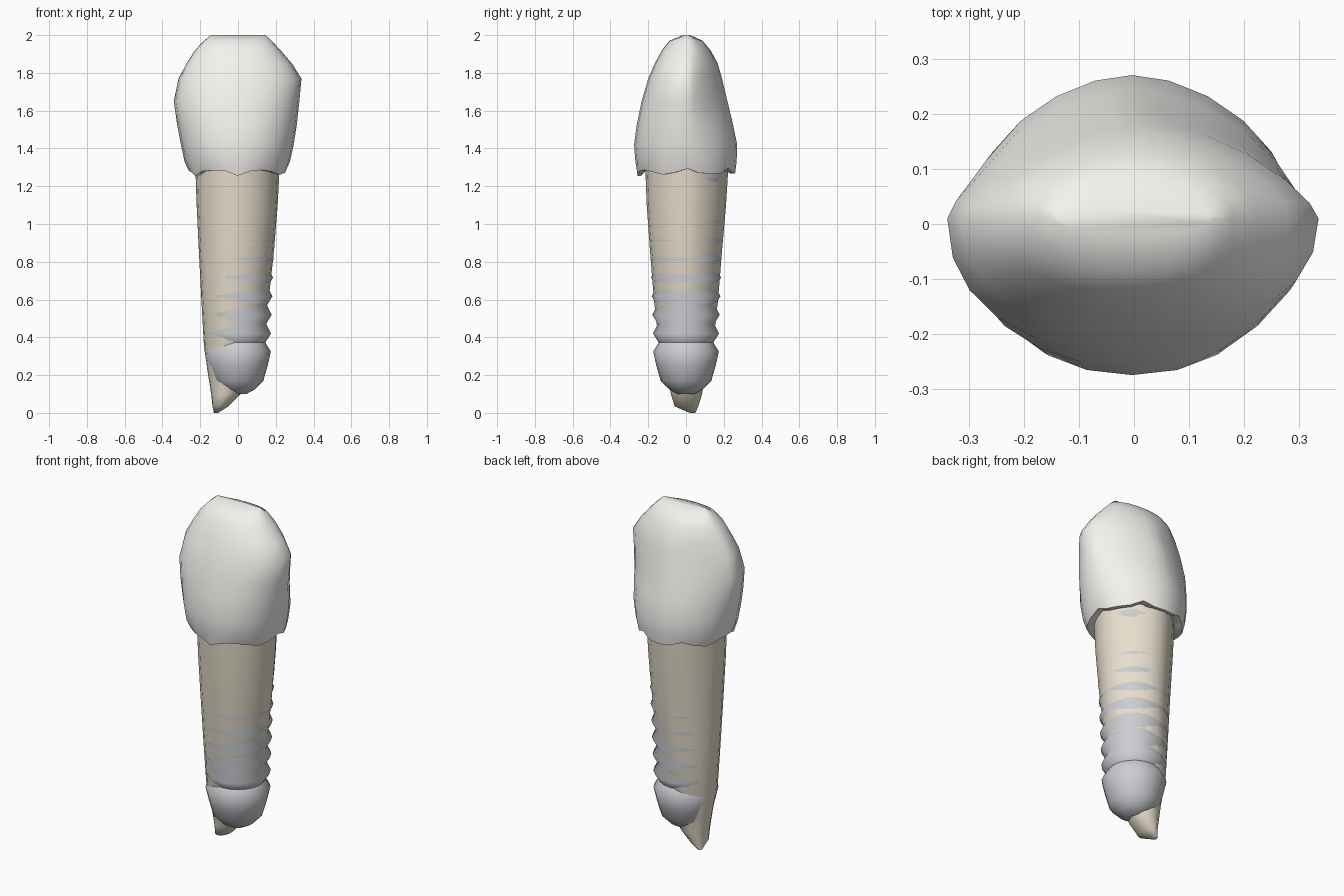
import bpy, bmesh
from math import sin, cos, pi, radians


def se_ring(z, xl, xr, yf, yb, nf, nb, seg, zmod=None):
    """Closed superellipse section with separate left/right/front/back reach."""
    cx, rx = (xl + xr) / 2, (xr - xl) / 2
    cy = (yf + yb) / 2
    pts = []
    for i in range(seg):
        a = 2 * pi * i / seg
        c, s = cos(a), sin(a)
        n = nb if s >= 0 else nf
        x = cx + rx * abs(c) ** (2 / n) * (1 if c >= 0 else -1)
        base = min(max(0.01, yf), yb) if yf < 0.01 < yb else cy
        reach = (yb - base) if s >= 0 else (yf - base)
        y = base + reach * abs(s) ** (2 / n)
        pts.append((x, y, z + (zmod(a) if zmod else 0)))
    return pts


def loft(name, rings, color, angle):
    bm = bmesh.new()
    loops = [[bm.verts.new(p) for p in r] for r in rings]
    for lo, hi in zip(loops, loops[1:]):
        for i in range(len(lo)):
            j = (i + 1) % len(lo)
            bm.faces.new((lo[i], lo[j], hi[j], hi[i]))
    bm.faces.new(loops[0][::-1])
    bm.faces.new(loops[-1])
    bmesh.ops.recalc_face_normals(bm, faces=bm.faces)
    me = bpy.data.meshes.new(name)
    bm.to_mesh(me)
    bm.free()
    ob = bpy.data.objects.new(name, me)
    bpy.context.collection.objects.link(ob)
    mat = bpy.data.materials.new(name + "_mat")
    mat.diffuse_color = color
    me.materials.append(mat)
    bpy.ops.object.select_all(action='DESELECT')
    ob.select_set(True)
    bpy.context.view_layer.objects.active = ob
    bpy.ops.object.shade_smooth_by_angle(angle=radians(angle))
    return ob


# Crown: wavy gum line, bulging body, narrow biting edge
def gum_line(a):
    return 0.014 * cos(6 * a) + 0.007 * cos(11 * a + 1)


crown_sections = [
    (1.33, -0.283, 0.275, -0.268, 0.268, 2.1, 1.9),
    (1.42, -0.302, 0.295, -0.275, 0.271, 2.1, 1.8),
    (1.53, -0.323, 0.312, -0.260, 0.256, 2.15, 1.6),
    (1.65, -0.340, 0.325, -0.235, 0.233, 2.2, 1.4),
    (1.77, -0.315, 0.336, -0.200, 0.200, 2.2, 1.4),
    (1.85, -0.272, 0.285, -0.165, 0.168, 2.2, 1.6),
    (1.92, -0.228, 0.225, -0.128, 0.130, 2.3, 1.9),
    (1.97, -0.180, 0.178, -0.088, 0.088, 2.4, 2.2),
    (2.00, -0.145, 0.145, -0.016, 0.022, 2.5, 2.5),
]
N = 24
crown_rings = [
    se_ring(1.30, -0.200, 0.200, -0.20, 0.20, 2, 1.8, N),
    se_ring(1.275, -0.235, 0.232, -0.238, 0.242, 2, 1.9, N, gum_line),
    se_ring(1.275, -0.262, 0.258, -0.256, 0.260, 2, 1.9, N, gum_line),
] + [se_ring(*s, N) for s in crown_sections]
# Shallow hollow on the back of the crown
for k, depth in ((5, 0.008), (6, 0.014), (7, 0.010)):
    crown_rings[k] = [(x, y - depth * max(0, 1 - abs(x) / 0.2) if y > 0.1 else y, z)
                      for x, y, z in crown_rings[k]]
loft("crown", crown_rings, (0.90, 0.89, 0.86, 1), 50)

# Root: tapered, tip leaning to the left
root_sections = [
    (0.00, -0.128, -0.105, 0.020, 0.050, 2, 2),
    (0.035, -0.135, -0.050, -0.060, 0.065, 2, 2),
    (0.10, -0.142, 0.015, -0.080, 0.085, 2, 2),
    (0.20, -0.158, 0.060, -0.098, 0.100, 2, 1.9),
    (0.35, -0.180, 0.105, -0.142, 0.142, 2, 1.8),
    (0.60, -0.194, 0.162, -0.170, 0.170, 2, 1.75),
    (0.85, -0.207, 0.190, -0.190, 0.190, 2, 1.7),
    (1.10, -0.219, 0.210, -0.208, 0.212, 2, 1.7),
    (1.33, -0.227, 0.222, -0.217, 0.226, 2, 1.7),
]
loft("root", [se_ring(*s, 20) for s in root_sections], (0.80, 0.73, 0.60, 1), 50)

# Implant screw: rounded foot, ringed thread, plain collar
profile = [(0.10, 0.045), (0.125, 0.09), (0.17, 0.134), (0.25, 0.157), (0.325, 0.174)]
for i in range(9):
    z = 0.372 + 0.0985 * i
    profile += [(z, 0.145 + 0.004 * i), (z + 0.049, 0.175 + 0.0036 * i)]
profile += [(1.25, 0.212), (1.30, 0.205)]
loft("implant_screw",
     [[(r * cos(2 * pi * i / 20), r * sin(2 * pi * i / 20), z) for i in range(20)]
      for z, r in profile], (0.60, 0.61, 0.64, 1), 60)
